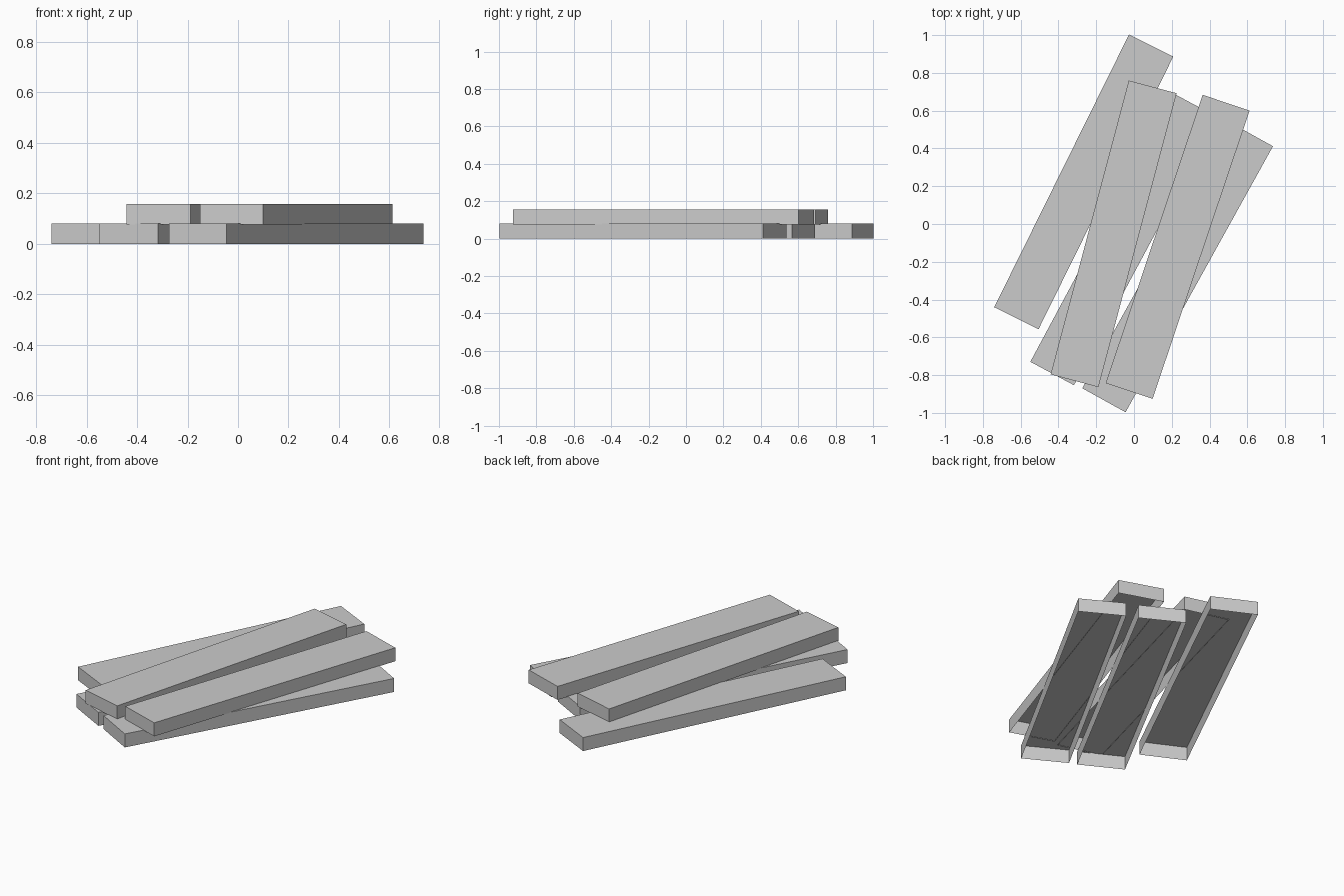
import bpy, bmesh
from math import radians
from mathutils import Matrix

LENGTH, WIDTH, HEIGHT = 1.61, 0.262, 0.08

cube = bpy.data.objects.get("Cube")
if cube:
    bpy.data.objects.remove(cube, do_unlink=True)

grey = bpy.data.materials.new("plain_grey")
grey.use_nodes = True
colour = (0.6, 0.6, 0.6, 1)
grey.diffuse_color = colour
grey.node_tree.nodes["Principled BSDF"].inputs["Base Color"].default_value = colour


def plank(name, x, y, z, turn):
    """Flat board, open underneath, turned clockwise away from the y axis."""
    bm = bmesh.new()
    bmesh.ops.create_cube(bm, size=1, matrix=Matrix.Diagonal((WIDTH, LENGTH, HEIGHT, 1)))
    underside = [f for f in bm.faces if f.normal.z < -0.5]
    bmesh.ops.delete(bm, geom=underside, context="FACES_ONLY")
    mesh = bpy.data.meshes.new(name)
    bm.to_mesh(mesh)
    bm.free()
    mesh.materials.append(grey)
    board = bpy.data.objects.new(name, mesh)
    board.location = (x, y, z + HEIGHT / 2)
    board.rotation_euler.z = -radians(turn)
    bpy.context.collection.objects.link(board)


# Bottom layer of three boards
plank("lower_plank_right", -0.266, 0.223, 0, 26.3)
plank("lower_plank_middle", -0.053, -0.082, 0, 28.2)
plank("lower_plank_left", 0.231, -0.229, 0, 29)

# Two boards resting on top, slightly sunk in
plank("upper_plank_right", -0.108, -0.052, 0.077, 14.9)
plank("upper_plank_left", 0.231, -0.121, 0.077, 18.6)
